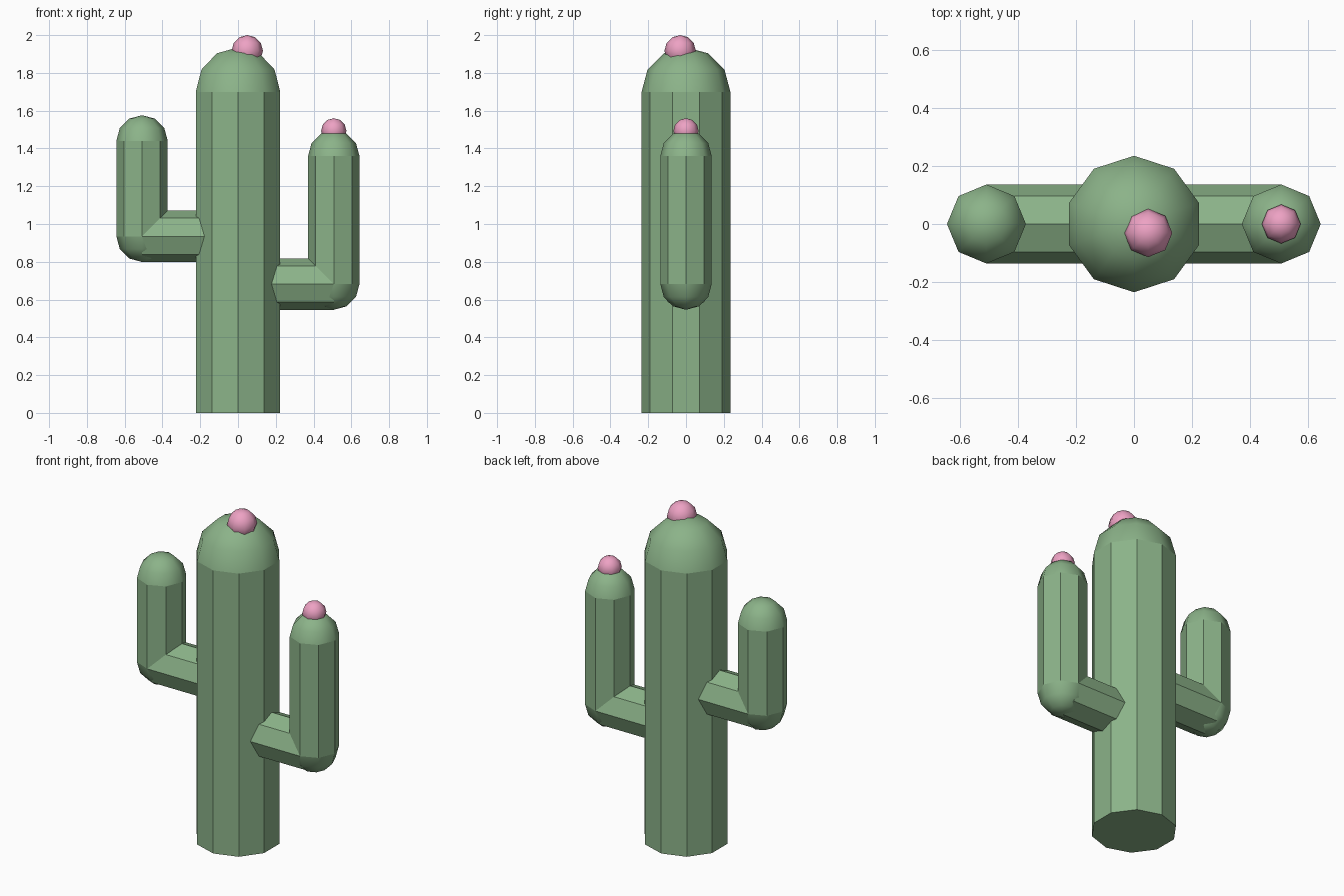
import bpy, bmesh
from math import sin, cos, pi, radians
from mathutils import Matrix

if "Cube" in bpy.data.objects:
    bpy.data.objects.remove(bpy.data.objects["Cube"])


def material(name, rgb):
    m = bpy.data.materials.new(name)
    m.diffuse_color = (*rgb, 1)
    m.use_nodes = True
    m.node_tree.nodes["Principled BSDF"].inputs["Base Color"].default_value = m.diffuse_color
    return m


GREEN = material("cactus_green", (0.26, 0.45, 0.25))
PINK = material("flower_pink", (0.85, 0.36, 0.55))


def dome(r, z, up=True):
    """Quarter-circle profile in 30 degree steps, listed from low to high."""
    angles = (0, 30, 60, 90) if up else (-90, -60, -30, 0)
    return [(r * cos(radians(a)), z + r * sin(radians(a))) for a in angles]


def lathe(name, profile, sides, mat, matrix=Matrix(), phase=0.0):
    """Revolve an (r, z) profile; slanted bands are smooth, walls and caps flat."""
    bm = bmesh.new()
    rings = []
    for r, z in profile:
        if r < 1e-6:
            rings.append([bm.verts.new((0, 0, z))] * sides)
        else:
            rings.append([bm.verts.new((r * cos(phase + 2 * pi * i / sides),
                                        r * sin(phase + 2 * pi * i / sides), z))
                          for i in range(sides)])
    for (r0, z0), (r1, z1), a, b in zip(profile, profile[1:], rings, rings[1:]):
        curved = abs(r0 - r1) > 1e-6 and abs(z0 - z1) > 1e-6
        for i in range(sides):
            j = (i + 1) % sides
            corners = list(dict.fromkeys((a[i], a[j], b[j], b[i])))
            bm.faces.new(corners).smooth = curved
    # flat end caps where the profile does not close on the axis
    if profile[0][0] > 1e-6:
        bm.faces.new(rings[0][::-1])
    if profile[-1][0] > 1e-6:
        bm.faces.new(rings[-1])
    bm.transform(matrix)
    bmesh.ops.recalc_face_normals(bm, faces=bm.faces)
    mesh = bpy.data.meshes.new(name)
    bm.to_mesh(mesh)
    bm.free()
    mesh.materials.append(mat)
    obj = bpy.data.objects.new(name, mesh)
    bpy.context.collection.objects.link(obj)
    return obj


def flower(name, x, y, z, r):
    lathe(name, dome(r, 0, False) + dome(r, 0)[1:], 8, PINK,
          Matrix.Translation((x, y, z)))


def arm(side, x, z_elbow, z_top, r=0.136):
    # upright part: capsule whose lower dome forms the elbow
    lathe(side + "_arm_upright", dome(r, z_elbow, False) + dome(r, z_top), 8, GREEN,
          Matrix.Translation((x, 0, 0)))
    # horizontal part, running from the elbow into the trunk
    sign = 1 if x > 0 else -1
    lathe(side + "_arm_branch", [(r, 0.08), (r, abs(x))], 8, GREEN,
          Matrix.Translation((0, 0, z_elbow)) @ Matrix.Rotation(sign * pi / 2, 4, 'Y'))


# trunk with rounded top
lathe("trunk", [(0.235, 0)] + dome(0.235, 1.70), 10, GREEN, phase=pi / 2)

# arms
arm("left", -0.508, 0.935, 1.44)
arm("right", 0.507, 0.682, 1.36)

# flowers
flower("trunk_flower", 0.049, -0.031, 1.917, 0.083)
flower("right_arm_flower", 0.507, 0, 1.493, 0.067)
